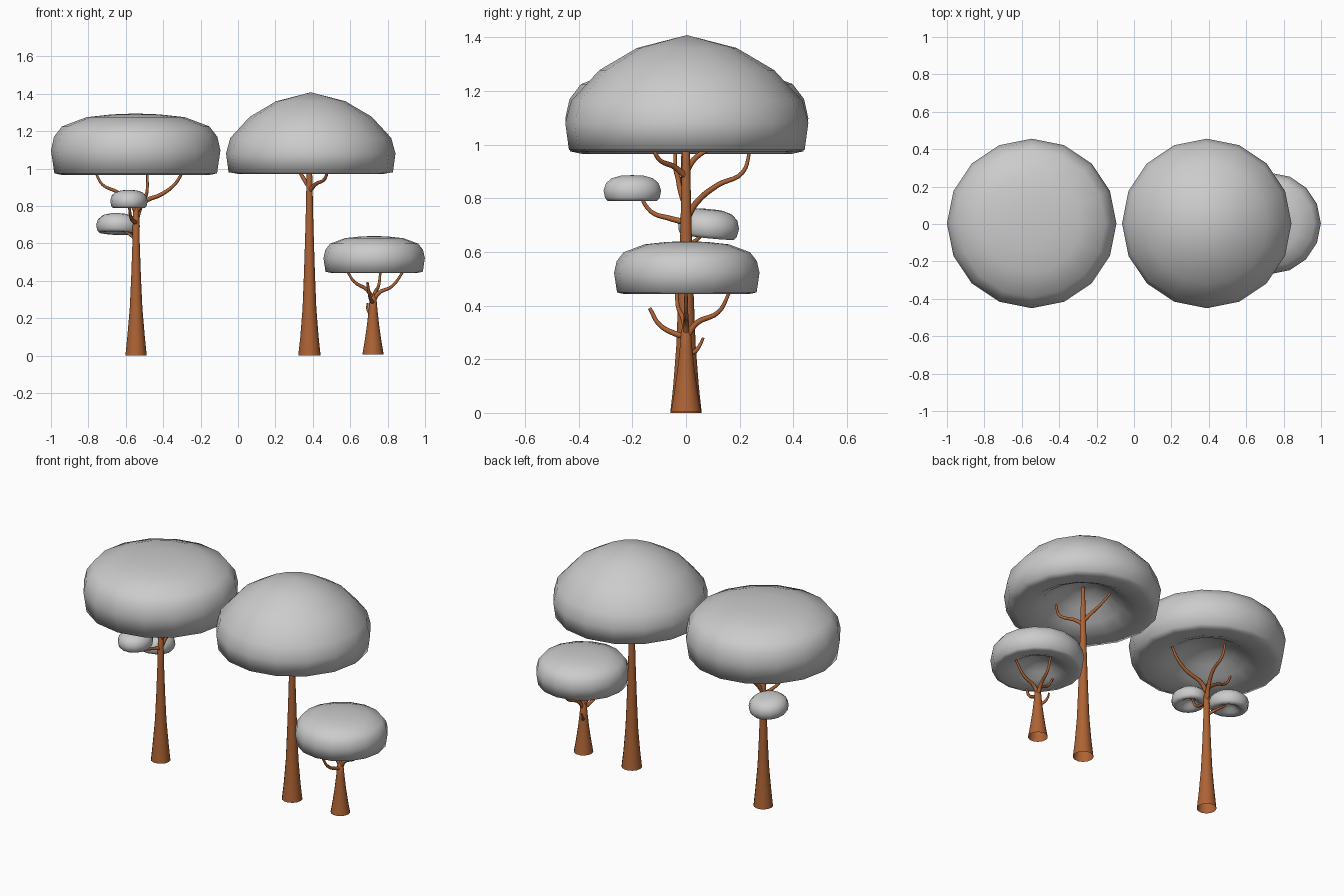
import bpy, bmesh, math
from mathutils import Vector

cube = bpy.data.objects.get("Cube")
if cube:
    bpy.data.objects.remove(cube, do_unlink=True)


def material(name, rgb):
    m = bpy.data.materials.new(name)
    m.use_nodes = True
    m.diffuse_color = (*rgb, 1)
    m.node_tree.nodes["Principled BSDF"].inputs["Base Color"].default_value = (*rgb, 1)
    return m


BARK = material("brown bark", (0.42, 0.125, 0.035))
LEAF = material("grey foliage", (0.6, 0.6, 0.6))


def finish(obj, mat):
    obj.data.materials.clear()
    obj.data.materials.append(mat)
    bpy.ops.object.select_all(action="DESELECT")
    obj.select_set(True)
    bpy.context.view_layer.objects.active = obj
    bpy.ops.object.shade_smooth_by_angle(angle=math.radians(85))


def lathe(name, profile, sides, mat, loc):
    """Spin (radius, height) points, listed bottom to top on the outside."""
    bm = bmesh.new()
    rings = []
    for r, z in profile:
        if r == 0:
            rings.append([bm.verts.new((0, 0, z))] * sides)
        else:
            rings.append([bm.verts.new((r * math.cos(i * math.tau / sides),
                                        r * math.sin(i * math.tau / sides), z))
                          for i in range(sides)])
    for a, b in zip(rings, rings[1:]):
        for i in range(sides):
            j = (i + 1) % sides
            bm.faces.new(dict.fromkeys((a[i], a[j], b[j], b[i])))
    me = bpy.data.meshes.new(name)
    bm.to_mesh(me)
    bm.free()
    obj = bpy.data.objects.new(name, me)
    bpy.context.collection.objects.link(obj)
    obj.location = loc
    finish(obj, mat)
    return obj


def branch(name, origin, points, r0, r1):
    """Tapered, smoothly bent limb through points given relative to the trunk."""
    cu = bpy.data.curves.new(name, "CURVE")
    cu.dimensions = "3D"
    cu.bevel_depth = 1
    cu.bevel_resolution = 2
    cu.resolution_u = 5
    cu.use_fill_caps = True
    sp = cu.splines.new("BEZIER")
    sp.bezier_points.add(len(points) - 1)
    for i, (bp, p) in enumerate(zip(sp.bezier_points, points)):
        bp.co = Vector(origin) + Vector(p)
        bp.handle_left_type = bp.handle_right_type = "AUTO"
        bp.radius = r0 + (r1 - r0) * i / (len(points) - 1)
    obj = bpy.data.objects.new(name, cu)
    bpy.context.collection.objects.link(obj)
    bpy.ops.object.select_all(action="DESELECT")
    obj.select_set(True)
    bpy.context.view_layer.objects.active = obj
    bpy.ops.object.convert(target="MESH")
    finish(bpy.context.object, BARK)


# Hollow underside shared by every canopy: fractions of radius and height
UNDERSIDE = [(0, 0.38), (0.18, 0.35), (0.36, 0.24), (0.52, 0.1), (0.68, 0.01), (0.86, 0)]


def canopy(name, loc, radius, height, outside, sides=16):
    profile = [(r * radius, z * height) for r, z in UNDERSIDE + outside]
    return lathe(name, profile, sides, LEAF, loc)


FLAT_TOP = [(0.96, 0.03), (1, 0.4), (0.965, 0.62), (0.87, 0.79), (0.58, 0.94), (0.28, 0.985), (0, 1)]
PEAKED = [(0.97, 0.02), (1, 0.25), (0.95, 0.44), (0.72, 0.7), (0.41, 0.89), (0, 1)]
PUFF = [(0.95, 0.12), (1, 0.4), (0.92, 0.68), (0.72, 0.88), (0.4, 0.98), (0, 1)]

# Flat-topped tall tree
A = (-0.545, 0, 0)
lathe("flat_tree_trunk", [(0.057, 0), (0.047, 0.1), (0.034, 0.25), (0.026, 0.42),
                          (0.019, 0.62), (0.016, 0.8), (0, 0.83)], 14, BARK, A)
canopy("flat_tree_canopy", (-0.547, 0.003, 0.965), 0.453, 0.33, FLAT_TOP)
branch("flat_tree_left_branch", A, [(0, 0, 0.77), (0.04, 0, 0.82), (0.14, -0.01, 0.865),
                                    (0.21, -0.01, 0.92), (0.25, -0.01, 0.985)], 0.014, 0.007)
branch("flat_tree_rear_branch", A, [(0, 0, 0.72), (0.02, 0.04, 0.785), (0.05, 0.12, 0.85),
                                    (0.06, 0.21, 0.895), (0.06, 0.24, 0.985)], 0.014, 0.006)
branch("flat_tree_right_branch", A, [(0, 0, 0.77), (-0.04, -0.02, 0.83), (-0.1, -0.03, 0.875),
                                     (-0.18, -0.04, 0.915), (-0.215, -0.04, 0.975)], 0.013, 0.006)
branch("front_puff_branch", A, [(0, 0, 0.71), (-0.02, -0.06, 0.725), (-0.03, -0.13, 0.75),
                                (-0.04, -0.18, 0.83)], 0.012, 0.006)
branch("rear_puff_branch", A, [(0, 0, 0.62), (-0.03, 0.04, 0.645), (-0.08, 0.07, 0.68)], 0.01, 0.006)
puff = canopy("front_puff", (-0.583, -0.2, 0.79), 0.1, 0.096, PUFF, 14)
puff.scale.y = 1.1
puff = canopy("rear_puff", (-0.643, 0.08, 0.655), 0.117, 0.105, PUFF, 14)
puff.rotation_euler = (-0.1, 0.04, 0)

# Peaked tall tree
B = (0.382, 0, 0)
lathe("peaked_tree_trunk", [(0.06, 0), (0.049, 0.1), (0.037, 0.25), (0.029, 0.45),
                            (0.021, 0.7), (0.016, 0.93), (0.01, 1.12), (0, 1.13)], 14, BARK, B)
canopy("peaked_tree_canopy", (0.389, 0.003, 0.972), 0.453, 0.436, PEAKED)
branch("peaked_tree_left_branch", B, [(0, 0, 0.88), (0.03, -0.04, 0.915), (0.085, -0.105, 0.95),
                                      (0.095, -0.13, 1.03)], 0.013, 0.006)
branch("peaked_tree_right_branch", B, [(0, 0, 0.9), (-0.03, 0.03, 0.945), (-0.055, 0.09, 0.99),
                                       (-0.08, 0.15, 1.05)], 0.013, 0.006)

# Small flat-topped tree
C = (0.722, 0, 0)
lathe("small_tree_trunk", [(0.057, 0.005), (0.046, 0.07), (0.033, 0.16), (0.024, 0.24),
                           (0.018, 0.31), (0, 0.335)], 14, BARK, C)
canopy("small_tree_canopy", (0.728, 0.003, 0.443), 0.271, 0.197, FLAT_TOP)
branch("small_tree_left_branch", C, [(0, 0, 0.29), (0.03, 0, 0.335), (0.1, 0, 0.37),
                                     (0.165, 0, 0.455)], 0.013, 0.006)
branch("small_tree_rear_branch", C, [(0, 0, 0.28), (0.01, 0.04, 0.335), (0.03, 0.12, 0.375),
                                     (0.04, 0.165, 0.455)], 0.013, 0.006)
branch("small_tree_right_branch", C, [(0, 0, 0.3), (-0.03, -0.01, 0.35), (-0.1, -0.03, 0.395),
                                      (-0.14, -0.035, 0.455)], 0.012, 0.006)
branch("small_tree_bare_branch", C, [(0, 0, 0.285), (-0.01, -0.04, 0.295), (-0.02, -0.1, 0.33),
                                     (-0.03, -0.135, 0.39)], 0.012, 0.007)
branch("small_tree_twig", C, [(0, 0, 0.215), (-0.02, 0.035, 0.23), (-0.03, 0.05, 0.25),
                              (-0.03, 0.065, 0.28)], 0.01, 0.005)
